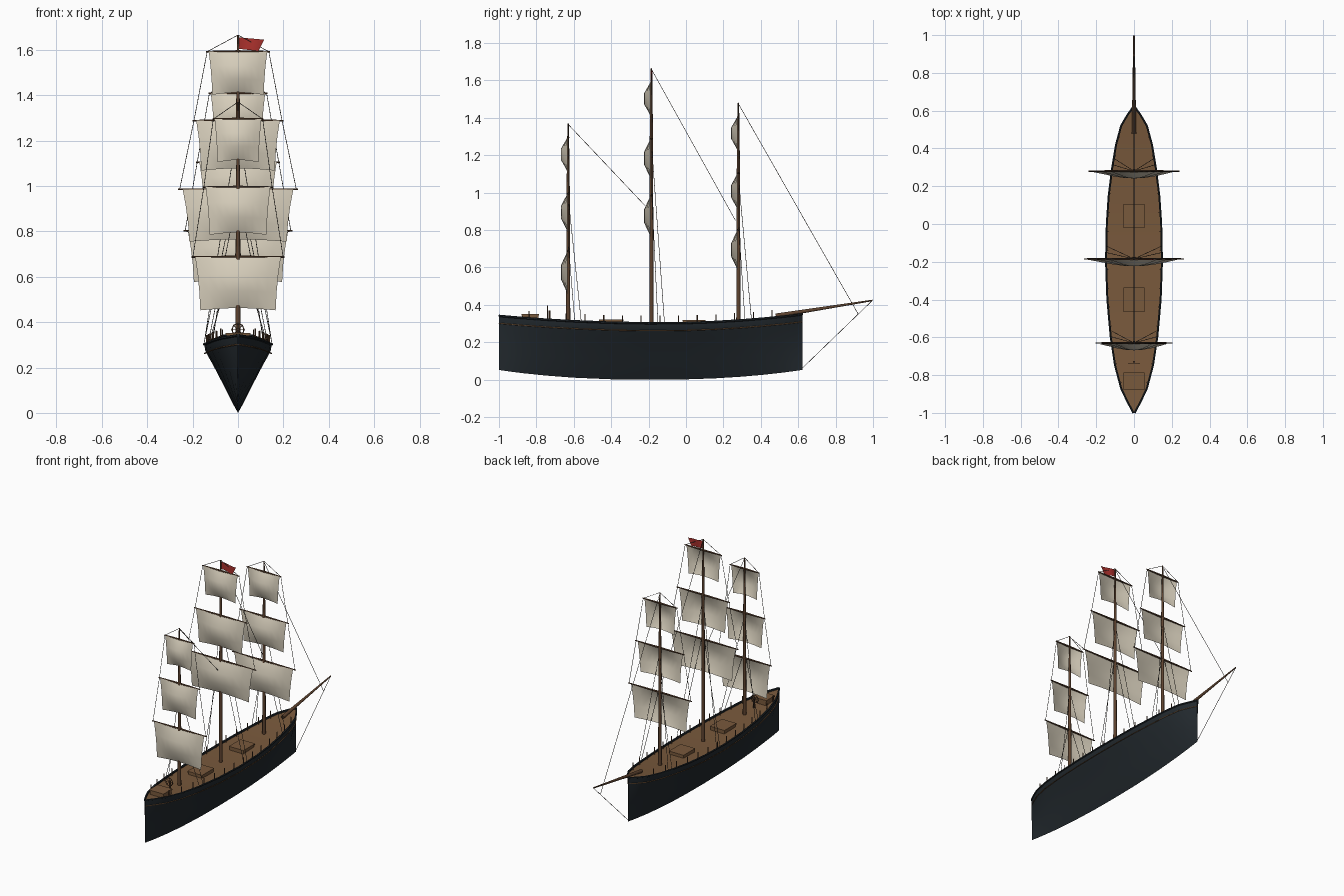
import bpy, bmesh, math
from mathutils import Vector

if "Cube" in bpy.data.objects:
    bpy.data.objects.remove(bpy.data.objects["Cube"])


def mat(name, rgb):
    m = bpy.data.materials.new(name)
    m.diffuse_color = (*rgb, 1)
    m.use_nodes = True
    m.node_tree.nodes["Principled BSDF"].inputs["Base Color"].default_value = m.diffuse_color
    return m


HULL = mat("hull_paint", (0.016, 0.022, 0.027))
WOOD = mat("deck_wood", (0.19, 0.10, 0.045))
SPAR = mat("spar_wood", (0.11, 0.055, 0.028))
SAIL = mat("canvas", (0.68, 0.62, 0.50))
ROPE = mat("rope", (0.04, 0.035, 0.03))
RED = mat("flag_red", (0.40, 0.03, 0.025))


def finish(name, bm, m, smooth=True):
    me = bpy.data.meshes.new(name)
    bm.normal_update()
    bm.to_mesh(me)
    bm.free()
    ob = bpy.data.objects.new(name, me)
    bpy.context.collection.objects.link(ob)
    me.materials.append(m)
    if smooth:
        bpy.ops.object.select_all(action='DESELECT')
        ob.select_set(True)
        bpy.context.view_layer.objects.active = ob
        bpy.ops.object.shade_smooth_by_angle(angle=math.radians(40))
    return ob


def rod(bm, a, b, r1, r2, seg=8):
    a, b = Vector(a), Vector(b)
    d = b - a
    g = bmesh.ops.create_cone(bm, cap_ends=True, segments=seg, radius1=r1, radius2=r2, depth=d.length)
    rot = d.to_track_quat('Z', 'Y')
    for v in g['verts']:
        v.co = rot @ v.co + (a + b) / 2


def box(bm, lo, hi):
    lo, hi = Vector(lo), Vector(hi)
    for v in bmesh.ops.create_cube(bm, size=1)['verts']:
        v.co = (lo + hi) / 2 + v.co * (hi - lo)


def grid(bm, rows):
    vs = [[bm.verts.new(p) for p in row] for row in rows]
    for r0, r1 in zip(vs, vs[1:]):
        for i in range(len(r0) - 1):
            bm.faces.new((r0[i], r0[i + 1], r1[i + 1], r1[i]))


# hull lines: plan outline, sheer and keel
PLAN = [(-1, 0.003), (-.94, .035), (-.87, .068), (-.75, .1), (-.6, .123), (-.4, .141), (-.2, .148),
        (0, .144), (.15, .134), (.3, .115), (.42, .095), (.52, .068), (.575, .036), (.622, .003)]


def half(y):
    for (a, wa), (b, wb) in zip(PLAN, PLAN[1:]):
        if y <= b:
            return wa + (wb - wa) * (y - a) / (b - a)
    return 0.003


def sheer(y):
    return 0.30 + (0.055 if y < -.15 else 0.08) * (y + .15) ** 2


def keel(y):
    return 0.052 * abs((y + .19) / .81) ** 2.3


SECTION = [(0, 0), (.17, .15), (.37, .35), (.56, .53), (.75, .71), (.9, .84), (.98, .92), (1, 1)]


def section(y):
    k, h, w = keel(y), sheer(y) - keel(y), half(y)
    right = [(w * u, y, k + h * t) for u, t in SECTION]
    return [(-x, yy, z) for x, yy, z in right[:0:-1]] + right


bm = bmesh.new()
rows = [section(y) for y, w in PLAN]
grid(bm, rows)
for row in (rows[0], rows[-1]):
    bm.faces.new([bm.verts.new(p) for p in row])
bmesh.ops.remove_doubles(bm, verts=bm.verts, dist=1e-5)
bmesh.ops.recalc_face_normals(bm, faces=bm.faces)
finish("hull", bm, HULL)

# deck
bm = bmesh.new()
grid(bm, [[(s * half(y) * .99, y, sheer(y) - .008) for s in (-1, 0, 1)] for y, w in PLAN])
bmesh.ops.recalc_face_normals(bm, faces=bm.faces)
finish("deck", bm, WOOD)


# rail cap and hull stripe follow the sheer on both sides
def strip(name, drop, out, r, m):
    bm = bmesh.new()
    for s in (-1, 1):
        pts = [(s * (w + out), y, sheer(y) - drop) for y, w in PLAN]
        for a, b in zip(pts, pts[1:]):
            rod(bm, a, b, r, r, 6)
    finish(name, bm, m)


strip("rail_cap", -.002, 0, .006, HULL)
strip("hull_stripe", .038, -.001, .003, WOOD)

# rail pins
bm = bmesh.new()
for i in range(14):
    y = -.84 + i * .1
    for s in (-1, 1):
        x = s * (half(y) - .008)
        rod(bm, (x, y, sheer(y) - .01), (x, y, sheer(y) + .042), .003, .003, 6)
finish("rail_pins", bm, SPAR)

# hatches and stern cabin
for name, y0, y1, w, top in (("fore_hatch", -.02, .105, .055, .32), ("main_hatch", -.465, -.335, .055, .321),
                             ("stern_cabin", -.88, -.785, .055, .352)):
    bm = bmesh.new()
    box(bm, (-w + .004, y0 + .004, .285), (w - .004, y1 - .004, top - .008))
    box(bm, (-w, y0, top - .008), (w, y1, top))
    finish(name, bm, WOOD, False)

# steering wheel
bm = bmesh.new()
n, c, R = 16, Vector((0, -.74, .367)), .026
ring = [c + Vector((math.cos(t * math.tau / n), 0, math.sin(t * math.tau / n))) * R for t in range(n)]
for i in range(n):
    rod(bm, ring[i], ring[(i + 1) % n], .0025, .0025, 6)
    if i % 2 == 0:
        rod(bm, c, c + (ring[i] - c) * 1.2, .0015, .0015, 5)
rod(bm, (0, -.73, .3), (0, -.73, .37), .006, .006)
finish("steering_wheel", bm, SPAR)

# masts: name, y, top, then yards as (height, half length, sail drop)
MASTS = [("fore", .28, 1.48, [(.802, .24, .225), (1.105, .185, .205), (1.408, .13, .19)]),
         ("main", -.185, 1.665, [(.985, .265, .23), (1.288, .2, .22), (1.592, .14, .19)]),
         ("mizzen", -.63, 1.37, [(.687, .205, .235), (.995, .155, .21), (1.295, .112, .19)])]


def rope(bm, a, b):
    rod(bm, a, b, .0015, .0015, 5)


for name, y, top, yards in MASTS:
    bm = bmesh.new()
    rod(bm, (0, y, .28), (0, y, yards[1][0]), .0115, .009, 12)
    rod(bm, (0, y, yards[1][0]), (0, y, top), .009, .004, 12)
    finish(name + "_mast", bm, SPAR)
    bm = bmesh.new()
    for z, w, d in yards:
        for s in (-1, 1):
            rod(bm, (0, y, z), (s * w, y, z), .0065, .0035)
    finish(name + "_yards", bm, SPAR)
    # bellied sails, blown towards -y
    for k, (z, w, d) in enumerate(yards):
        bm = bmesh.new()
        rows = []
        for j in range(4):
            v = j / 3
            wide = w * (.92 - .11 * v - .02 * math.sin(math.pi * v))
            rows.append([(wide * (i / 4 - 1), y - .004 - .04 * math.sin(math.pi * v) * math.cos((i / 4 - 1) * math.pi / 2),
                          z - d * v + .01 * v * math.cos((i / 4 - 1) * math.pi / 2)) for i in range(9)])
        grid(bm, rows)
        ob = finish("%s_sail_%d" % (name, k + 1), bm, SAIL)
        for p in ob.data.polygons:
            p.use_smooth = True
    # shrouds and yardarm lines
    bm = bmesh.new()
    for s in (-1, 1):
        for dy, zt in ((.07, yards[1][0] - .02), (.035, yards[0][0] + .05)):
            x = s * (half(y + dy) + .004)
            rope(bm, (0, y, zt), (x, y + dy, sheer(y + dy)))
        rope(bm, (0, y, top), (s * yards[2][1] * .97, y, yards[2][0]))
        for (za, wa, _), (zb, wb, _) in zip(yards, yards[1:]):
            rope(bm, (s * wa * .97, y, za), (s * wb * .97, y, zb))
    finish(name + "_rigging", bm, ROPE)

# bowsprit
bm = bmesh.new()
rod(bm, (0, .48, .342), (0, .997, .424), .012, .004, 12)
finish("bowsprit", bm, SPAR)

# stays between masts, bowsprit and stem
bm = bmesh.new()
for a, b in (((0, .28, 1.475), (0, .92, .352)), ((0, -.185, 1.66), (0, .265, .85)),
             ((0, -.63, 1.365), (0, -.19, .9)), ((0, .997, .424), (0, .62, .06))):
    rope(bm, a, b)
finish("stays", bm, ROPE)

# flag at the main masthead
bm = bmesh.new()
grid(bm, [[(.115 * u - .025 * v * u, -.185 + .005 * math.sin(u * 6), 1.655 - .01 * u - .05 * v)
           for u in (0, .2, .4, .6, .8, 1)] for v in (0, 1)])
finish("flag", bm, RED)
